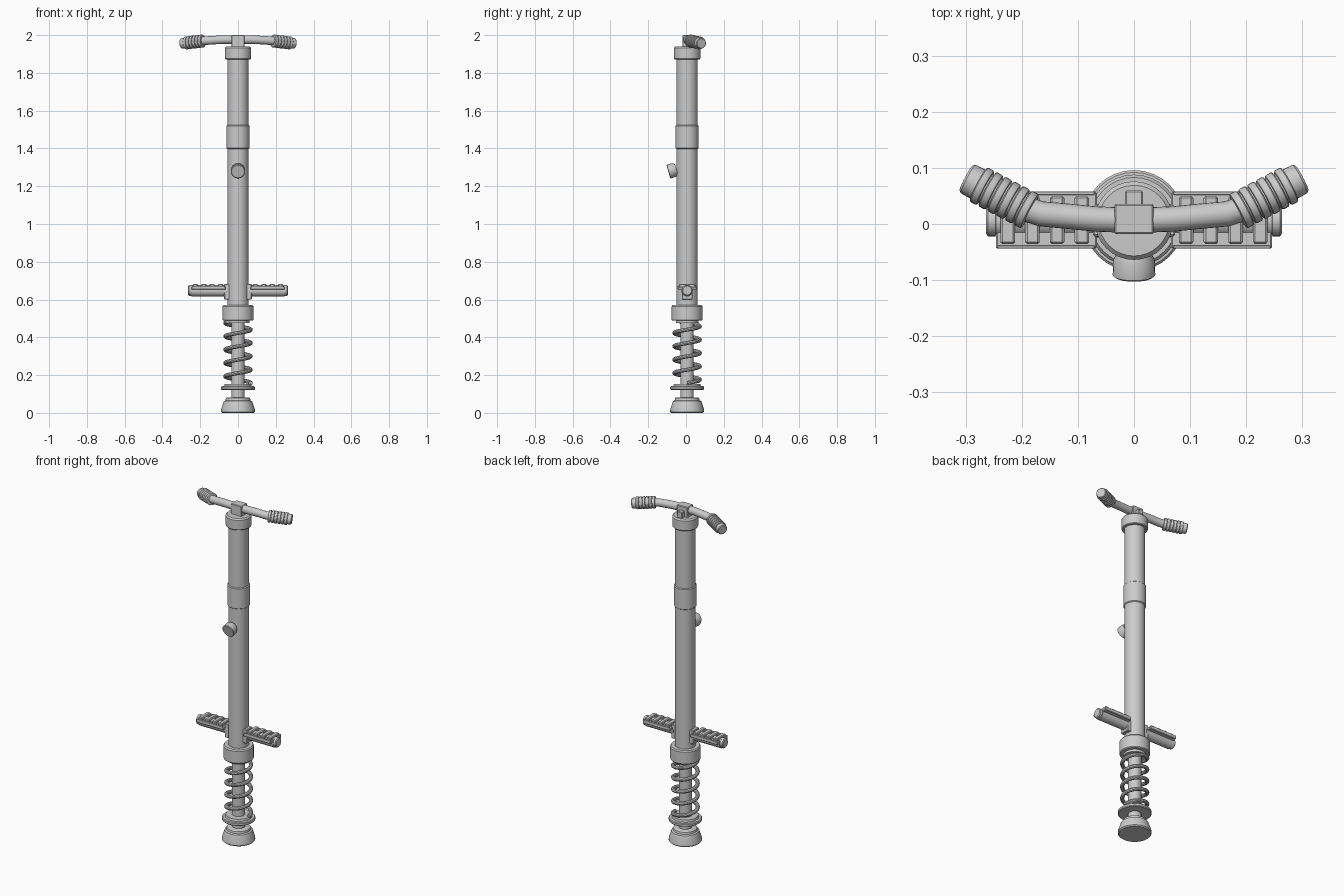
import bpy, bmesh, math
from mathutils import Vector, Matrix

if "Cube" in bpy.data.objects:
    bpy.data.objects.remove(bpy.data.objects["Cube"])

CY = 0.006  # depth of the main axis
grey = bpy.data.materials.new("light grey")
grey.diffuse_color = (0.6, 0.6, 0.6, 1)
grey.use_nodes = True
grey.node_tree.nodes["Principled BSDF"].inputs["Base Color"].default_value = grey.diffuse_color


def finish(name, bm):
    bmesh.ops.recalc_face_normals(bm, faces=bm.faces)
    me = bpy.data.meshes.new(name)
    bm.to_mesh(me)
    bm.free()
    ob = bpy.data.objects.new(name, me)
    bpy.context.collection.objects.link(ob)
    me.materials.append(grey)
    bpy.ops.object.select_all(action='DESELECT')
    ob.select_set(True)
    bpy.context.view_layer.objects.active = ob
    bpy.ops.object.shade_smooth_by_angle(angle=math.radians(35))
    return ob


def lathe(name, profile, start=(0, CY, 0), axis=(0, 0, 1), sides=32):
    """Closed solid of revolution; profile is (radius, distance along axis)."""
    bm = bmesh.new()
    m = Matrix.Translation(start) @ Vector(axis).to_track_quat('Z', 'Y').to_matrix().to_4x4()
    rings = []
    for r, h in profile:
        rings.append([bm.verts.new(m @ Vector((r * math.cos(a), r * math.sin(a), h)))
                      for a in [2 * math.pi * i / sides for i in range(sides)]])
    for lo, hi in zip(rings, rings[1:]):
        for i in range(sides):
            j = (i + 1) % sides
            bm.faces.new((lo[i], lo[j], hi[j], hi[i]))
    bm.faces.new(rings[0])
    bm.faces.new(rings[-1])
    return finish(name, bm)


def sweep(name, points, radius, sides=12):
    """Round tube along a list of points."""
    bm = bmesh.new()
    pts = [Vector(p) for p in points]
    rings = []
    for k, p in enumerate(pts):
        t = (pts[min(k + 1, len(pts) - 1)] - pts[max(k - 1, 0)]).normalized()
        u = t.cross(Vector((0, 0, 1))).normalized()
        v = u.cross(t)
        rings.append([bm.verts.new(p + radius * (u * math.cos(a) + v * math.sin(a)))
                      for a in [2 * math.pi * i / sides for i in range(sides)]])
    for lo, hi in zip(rings, rings[1:]):
        for i in range(sides):
            j = (i + 1) % sides
            bm.faces.new((lo[i], lo[j], hi[j], hi[i]))
    bm.faces.new(rings[0])
    bm.faces.new(rings[-1])
    return finish(name, bm)


def box(name, x, y, z, bevel=0.003):
    bm = bmesh.new()
    bmesh.ops.create_cube(bm, size=1)
    for v in bm.verts:
        for i, (lo, hi) in enumerate((x, y, z)):
            v.co[i] = hi if v.co[i] > 0 else lo
    if bevel:
        bmesh.ops.bevel(bm, geom=bm.edges[:], offset=bevel, segments=1, affect='EDGES')
    return finish(name, bm)


# Rubber foot, inner rod and spring seat
lathe("foot", [(0.084, 0), (0.09, 0.006), (0.089, 0.02), (0.075, 0.062), (0.066, 0.066),
               (0.064, 0.078), (0.058, 0.082)])
lathe("inner_rod", [(0.035, 0.07), (0.035, 0.58)])
lathe("spring_seat", [(0.086, 0.122), (0.09, 0.126), (0.09, 0.137), (0.086, 0.141),
                      (0.073, 0.142), (0.07, 0.154), (0.04, 0.154)])

# Coil spring
turns, steps = 4.6, 150
sweep("coil_spring", [(0.067 * math.cos(a), CY + 0.067 * math.sin(a), 0.158 + 0.325 * k / steps)
                      for k, a in [(k, 2 * math.pi * turns * k / steps) for k in range(steps + 1)]],
      0.011, 10)

# Main column with collars
lathe("lower_collar", [(0.06, 0.475), (0.06, 0.488), (0.078, 0.488), (0.082, 0.493),
                       (0.082, 0.563), (0.077, 0.57), (0.05, 0.57)])
lathe("main_tube", [(0.056, 0.56), (0.056, 1.9)])
lathe("middle_sleeve", [(0.056, 1.398), (0.061, 1.402), (0.061, 1.52), (0.056, 1.524)])
lathe("top_cap", [(0.056, 1.872), (0.067, 1.872), (0.07, 1.876), (0.07, 1.932),
                  (0.063, 1.94)])

# Tilted lamp on the front of the column
aim = Vector((0, -math.cos(0.28), -math.sin(0.28)))
lathe("front_lamp", [(0.029, -0.006), (0.037, 0.008), (0.038, 0.036), (0.034, 0.039)],
      (0, -0.056, 1.288), aim, 24)

# Handlebar clamp
box("clamp_block", (-0.035, 0.035), (-0.018, 0.036), (1.935, 2.0))
box("clamp_lug", (-0.016, 0.016), (0.03, 0.06), (1.935, 1.975))

for s, side in ((1, "right"), (-1, "left")):
    # Handlebar arm
    sweep(side + "_bar", [(s * 0.02, 0.007, 1.976), (s * 0.07, 0.009, 1.976),
                          (s * 0.12, 0.014, 1.974), (s * 0.165, 0.018, 1.971),
                          (s * 0.2, 0.029, 1.968), (s * 0.23, 0.045, 1.965)], 0.0225, 20)
    # Ribbed grip
    a, b = Vector((s * 0.185, 0.022, 1.969)), Vector((s * 0.299, 0.082, 1.956))
    n, length = 6, (b - a).length
    pitch = (length - 0.022) / n
    prof = [(0.024, 0)]
    for i in range(n):
        h = i * pitch
        prof += [(0.033, h + 0.001), (0.0345, h + 0.004), (0.0345, h + pitch - 0.005),
                 (0.033, h + pitch - 0.003), (0.029, h + pitch - 0.0025), (0.029, h + pitch)]
    prof += [(0.0285, length - 0.004), (0.025, length)]
    lathe(side + "_grip", prof, a, b - a, 24)

    def span(lo, hi):
        return tuple(sorted((s * lo, s * hi)))

    # Foot peg: bracket, round core, tray and treads
    box(side + "_bracket", span(0.045, 0.073), (CY - 0.028, CY + 0.028), (0.6, 0.682))
    lathe(side + "_peg_core", [(0.03, 0), (0.03, 0.186)], (s * 0.06, CY, 0.646), (s, 0, 0), 24)
    lathe(side + "_peg_end", [(0.022, 0), (0.028, 0.003), (0.028, 0.016), (0.023, 0.02)],
          (s * 0.244, CY, 0.648), (s, 0, 0), 24)
    box(side + "_tray", span(0.066, 0.246), (CY - 0.05, CY + 0.052), (0.652, 0.667))
    for k, y in enumerate((CY - 0.047, CY + 0.049)):
        box(f"{side}_tray_rim_{k}", span(0.07, 0.243), (y - 0.003, y + 0.003), (0.66, 0.673), 0.001)
    for k, x in enumerate((0.093, 0.137, 0.181, 0.225)):
        box(f"{side}_tread_{k}", span(x - 0.013, x + 0.013), (CY - 0.042, CY + 0.044),
            (0.66, 0.683), 0.004)
